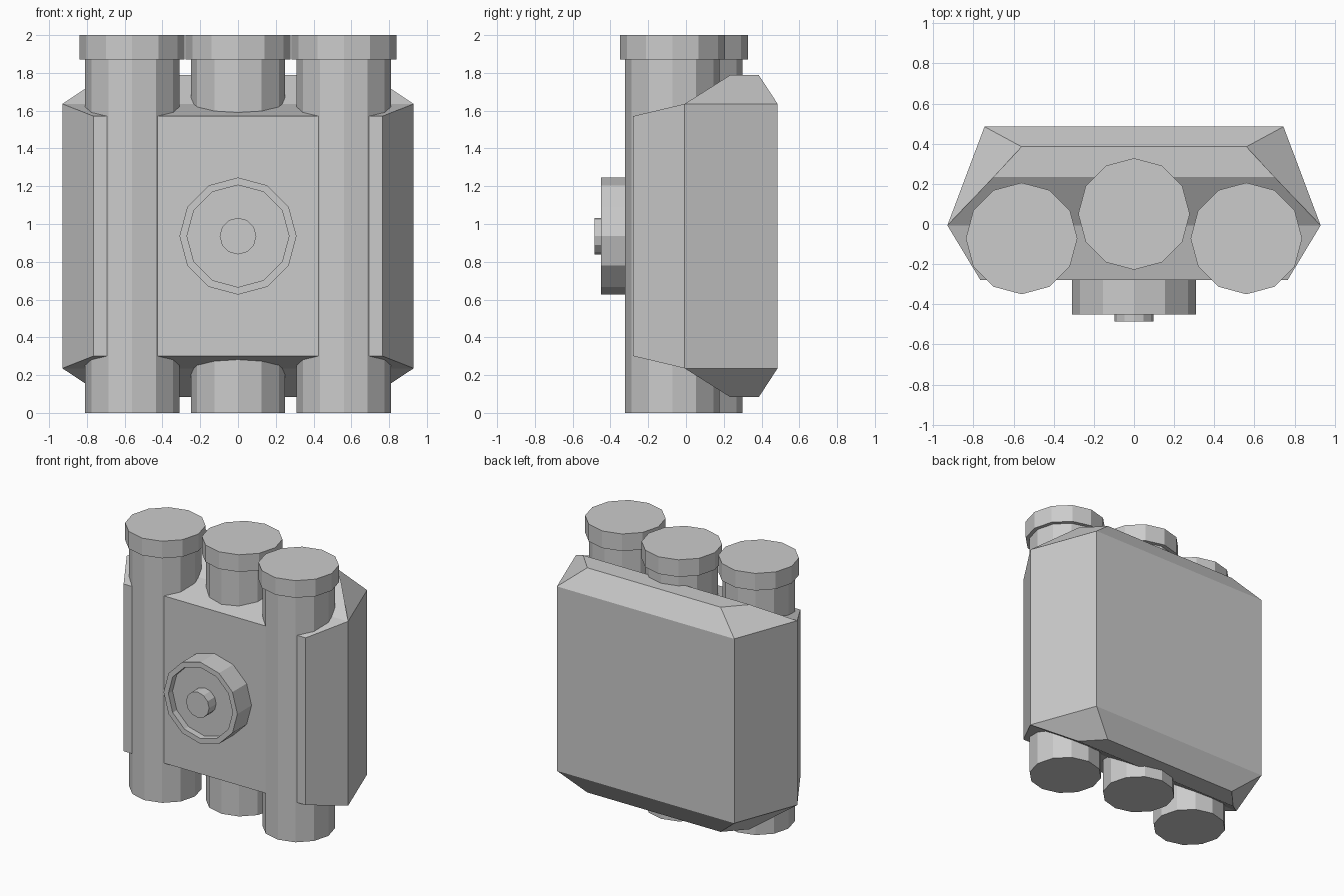
import bpy
import bmesh
import math
from mathutils import Matrix, Vector

default = bpy.data.objects.get("Cube")
if default:
    bpy.data.objects.remove(default, do_unlink=True)

GREY = (0.6, 0.6, 0.6, 1.0)
metal = bpy.data.materials.new("light_grey")
metal.use_nodes = True
metal.diffuse_color = GREY
metal.node_tree.nodes["Principled BSDF"].inputs["Base Color"].default_value = GREY

SIDES = 12
MID_Z = 0.936


def add_object(name, bm):
    bmesh.ops.recalc_face_normals(bm, faces=bm.faces)
    mesh = bpy.data.meshes.new(name)
    bm.to_mesh(mesh)
    bm.free()
    mesh.materials.append(metal)
    obj = bpy.data.objects.new(name, mesh)
    bpy.context.collection.objects.link(obj)
    return obj


def lathe(name, profile, matrix):
    """Closed solid turned from (radius, height) pairs."""
    bm = bmesh.new()
    rings = []
    for radius, height in profile:
        ring = []
        for i in range(SIDES):
            a = math.tau * i / SIDES
            point = Vector((radius * math.cos(a), radius * math.sin(a), height))
            ring.append(bm.verts.new(matrix @ point))
        rings.append(ring)
    for low, high in zip(rings, rings[1:]):
        for i in range(SIDES):
            j = (i + 1) % SIDES
            bm.faces.new((low[i], low[j], high[j], high[i]))
    bm.faces.new(rings[0])
    bm.faces.new(rings[-1])
    return add_object(name, bm)


# Faceted pack body: corner points of one quarter, mirrored in x and about mid height
corners = {
    "front": (0.765, -0.28, 0.635),
    "side": (0.93, -0.007, 0.70),
    "back": (0.745, 0.485, 0.70),
    "ridge_back": (0.56, 0.385, 0.853),
    "ridge_front": (0.70, 0.235, 0.853),
}
bm = bmesh.new()
v = {}
for key, (x, y, h) in corners.items():
    for sx in (-1, 1):
        for sz in (-1, 1):
            v[key, sx, sz] = bm.verts.new((sx * x, y, MID_Z + sz * h))

# Front and back panels
for key in ("front", "back"):
    bm.faces.new([v[key, sx, sz] for sx, sz in ((-1, -1), (1, -1), (1, 1), (-1, 1))])

# Side walls
for a, b in (("front", "side"), ("side", "back")):
    for sx in (-1, 1):
        bm.faces.new((v[a, sx, -1], v[b, sx, -1], v[b, sx, 1], v[a, sx, 1]))

# Sloped top and bottom strips, then their end facets
loop = ("front", "side", "ridge_front", "ridge_back", "back")
for sz in (-1, 1):
    for a, b in zip(loop, loop[1:]):
        bm.faces.new((v[a, -1, sz], v[a, 1, sz], v[b, 1, sz], v[b, -1, sz]))
    for sx in (-1, 1):
        bm.faces.new([v[key, sx, sz] for key in loop[1:]])
add_object("pack_body", bm)

# Three capped tanks
tank = [(0.25, 0), (0.25, 1.87), (0.278, 1.87), (0.278, 2.0)]
for name, x, y in (("right_tank", -0.56, -0.072),
                   ("middle_tank", 0, 0.05),
                   ("left_tank", 0.56, -0.072)):
    lathe(name, tank, Matrix.Translation((x, y, 0)))

# Front dial with recessed face and centre knob
dial = [(0.31, 0.26), (0.31, 0.45), (0.27, 0.45),
        (0.27, 0.40), (0.097, 0.40), (0.097, 0.485)]
facing_front = Matrix.Translation((0, 0, MID_Z)) @ Matrix.Rotation(math.pi / 2, 4, "X")
lathe("front_dial", dial, facing_front)
